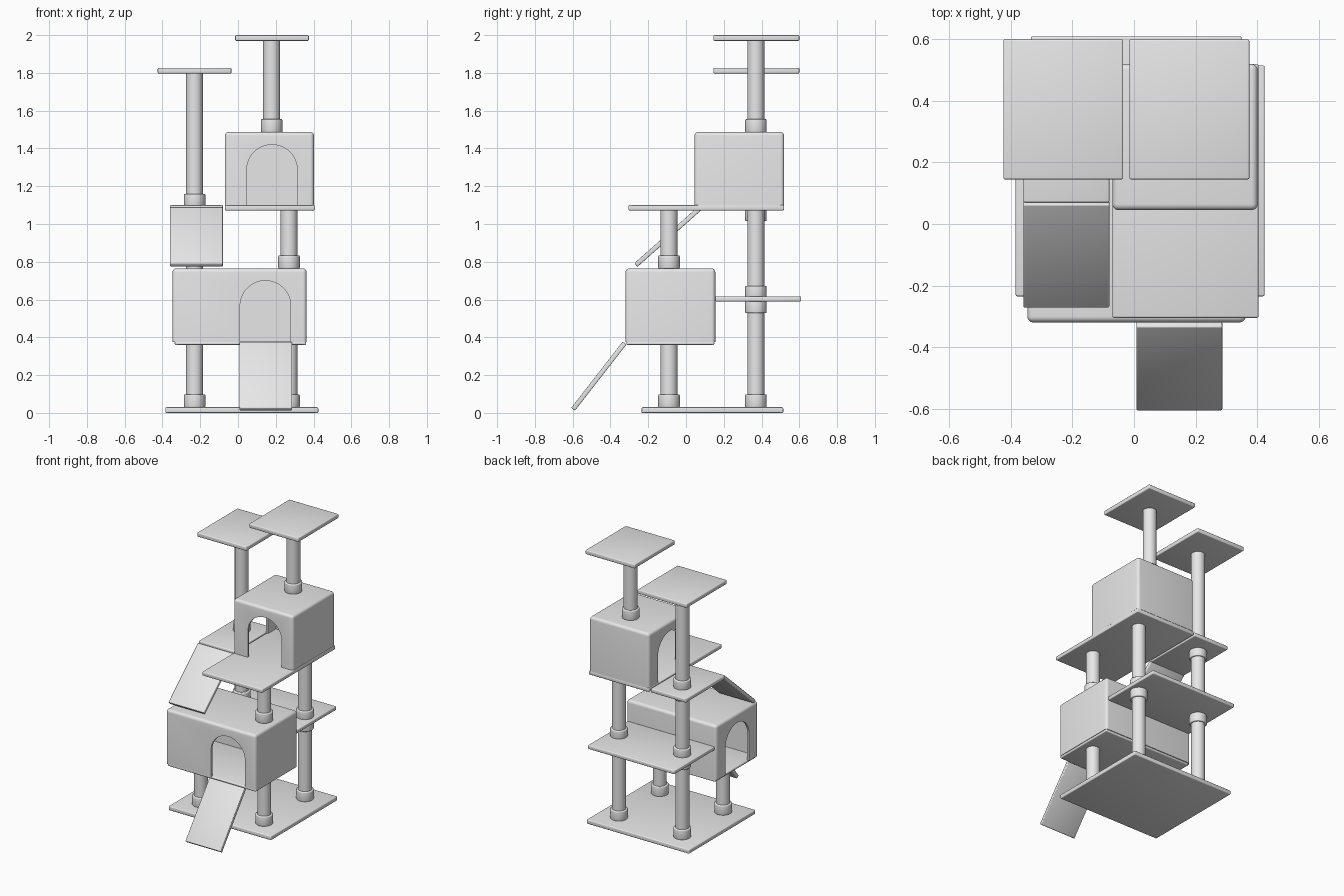
import bpy, bmesh, math
from mathutils import Matrix, Vector

cube = bpy.data.objects.get("Cube")
if cube:
    bpy.data.objects.remove(cube, do_unlink=True)

GREY = (0.8, 0.8, 0.8, 1.0)
mat = bpy.data.materials.new("plain_grey")
mat.use_nodes = True
mat.diffuse_color = GREY
mat.node_tree.nodes["Principled BSDF"].inputs["Base Color"].default_value = GREY


def finish(bm, name):
    bmesh.ops.recalc_face_normals(bm, faces=bm.faces)
    mesh = bpy.data.meshes.new(name)
    bm.to_mesh(mesh)
    bm.free()
    mesh.materials.append(mat)
    ob = bpy.data.objects.new(name, mesh)
    bpy.context.collection.objects.link(ob)
    return ob


def activate(ob):
    bpy.ops.object.select_all(action='DESELECT')
    ob.select_set(True)
    bpy.context.view_layer.objects.active = ob


def smooth(ob):
    activate(ob)
    bpy.ops.object.shade_smooth_by_angle(angle=math.radians(35))
    return ob


def box_bm(x, y, z):
    """Box spanning the three (low, high) ranges."""
    bm = bmesh.new()
    bmesh.ops.create_cube(bm, size=1)
    size = [r[1] - r[0] for r in (x, y, z)]
    mid = [(r[0] + r[1]) / 2 for r in (x, y, z)]
    bm.transform(Matrix.Translation(mid) @ Matrix.Diagonal((*size, 1)))
    return bm


def board(name, x, y, z, bevel=0.006):
    bm = box_bm(x, y, z)
    bmesh.ops.bevel(bm, geom=bm.edges[:], offset=bevel, segments=3,
                    profile=0.5, affect='EDGES')
    return smooth(finish(bm, name))


def cylinder(name, x, y, z0, z1, radius, bevel=0):
    bm = bmesh.new()
    bmesh.ops.create_cone(bm, cap_ends=True, segments=32, radius1=radius,
                          radius2=radius, depth=z1 - z0)
    bm.transform(Matrix.Translation((x, y, (z0 + z1) / 2)))
    if bevel:
        rims = [e for e in bm.edges if abs(e.verts[0].co.z - e.verts[1].co.z) < 1e-5]
        bmesh.ops.bevel(bm, geom=rims, offset=bevel, segments=3,
                        profile=0.5, affect='EDGES')
    return smooth(finish(bm, name))


def post(name, x, y, z0, z1):
    cylinder(name, x, y, z0, z1, 0.045)


def collar(name, x, y, z0, height=0.07):
    cylinder(name, x, y, z0, z0 + height, 0.057, 0.006)


def ramp(name, x, top, foot, thick=0.025):
    """Sloping board between two (y, z) centre-line points."""
    a, b = Vector((0, *top)), Vector((0, *foot))
    length = (b - a).length
    ob = board(name, x, (-length / 2, length / 2), (-thick / 2, thick / 2), 0.005)
    angle = math.atan2(top[1] - foot[1], top[0] - foot[0])
    ob.data.transform(Matrix.Translation((a + b) / 2) @ Matrix.Rotation(angle, 4, 'X'))
    return ob


def arch_cutter(centre, floor, radius, top, direction):
    """Arched door prism that passes through a wall facing -y or -x."""
    spring = top - radius
    outline = [(-radius, floor - 0.06)]
    for i in range(25):
        t = math.pi * (1 - i / 24)
        outline.append((radius * math.cos(t), spring + radius * math.sin(t)))
    outline.append((radius, floor - 0.06))
    bm = bmesh.new()
    face = bm.faces.new([bm.verts.new((u, -0.08, v)) for u, v in outline])
    ext = bmesh.ops.extrude_face_region(bm, geom=[face])
    verts = [v for v in ext["geom"] if isinstance(v, bmesh.types.BMVert)]
    bmesh.ops.translate(bm, verts=verts, vec=(0, 0.16, 0))
    turn = -math.pi / 2 if direction == 'X' else 0
    bm.transform(Matrix.Translation((*centre, 0)) @ Matrix.Rotation(turn, 4, 'Z'))
    return finish(bm, "door_cutter")


def house(name, x, y, z, door_x, door_top, radius=0.134, wall=0.015):
    """Hollow rounded box with a front door and a door in the -x end."""
    bm = box_bm(x, y, z)
    edges = [e for e in bm.edges if max(v.co.z for v in e.verts) > z[0] + 0.01]
    bmesh.ops.bevel(bm, geom=edges, offset=0.02, segments=5,
                    profile=0.5, affect='EDGES')
    ob = finish(bm, name)
    inner = finish(box_bm((x[0] + wall, x[1] - wall), (y[0] + wall, y[1] - wall),
                          (z[0] - 0.05, z[1] - wall)), "room_cutter")
    cutters = [inner,
               arch_cutter((door_x, y[0]), z[0], radius, door_top, 'Y'),
               arch_cutter((x[0], sum(y) / 2), z[0], radius, door_top, 'X')]
    for c in cutters:
        activate(ob)
        mod = ob.modifiers.new("cut", 'BOOLEAN')
        mod.operation = 'DIFFERENCE'
        mod.solver = 'EXACT'
        mod.object = c
        bpy.ops.object.modifier_apply(modifier=mod.name)
        bpy.data.objects.remove(c, do_unlink=True)
    return smooth(ob)


LEFT, RIGHT, FRONT, BACK = -0.23, 0.27, -0.09, 0.37

# Boards
board("base", (-0.385, 0.425), (-0.235, 0.515), (0.0, 0.03))
board("middle_shelf", (-0.335, 0.35), (0.155, 0.61), (0.59, 0.617))
board("large_house_floor", (-0.335, 0.36), (-0.315, 0.15), (0.36, 0.378))
board("upper_shelf", (-0.07, 0.405), (-0.305, 0.52), (1.072, 1.1))
board("small_shelf", (-0.36, -0.08), (0.07, 0.515), (1.072, 1.1))
board("low_perch", (-0.425, -0.035), (0.145, 0.6), (1.797, 1.827))
board("high_perch", (-0.015, 0.375), (0.145, 0.6), (1.97, 2.0))

# Houses
house("large_house", (-0.347, 0.363), (-0.32, 0.155), (0.375, 0.765), 0.145, 0.70)
house("small_house", (-0.07, 0.402), (0.045, 0.52), (1.098, 1.487), 0.18, 1.42)

# Ramps
ramp("lower_ramp", (0.008, 0.287), (-0.325, 0.37), (-0.598, 0.019))
ramp("upper_ramp", (-0.36, -0.08), (0.07, 1.08), (-0.265, 0.783))

# Posts
post("left_front_post", LEFT, FRONT, 0.02, 0.365)
post("right_front_post", RIGHT, FRONT, 0.02, 0.365)
post("house_roof_post", RIGHT, FRONT, 0.755, 1.08)
post("right_back_post", RIGHT, BACK, 0.02, 1.08)
post("left_back_post", LEFT, BACK, 0.02, 1.805)
post("high_perch_post", 0.178, BACK, 1.477, 1.98)

# Collars
for px in (LEFT, RIGHT):
    for py in (FRONT, BACK):
        collar("base_collar", px, py, 0.028)
    collar("shelf_top_collar", px, BACK, 0.61, 0.063)
    collar("shelf_under_collar", px, BACK, 0.528, 0.065)
collar("house_roof_collar", RIGHT, FRONT, 0.763)
collar("small_shelf_top_collar", LEFT, BACK, 1.095, 0.065)
collar("small_shelf_under_collar", LEFT, BACK, 1.015, 0.06)
collar("high_perch_collar", 0.178, BACK, 1.485)
